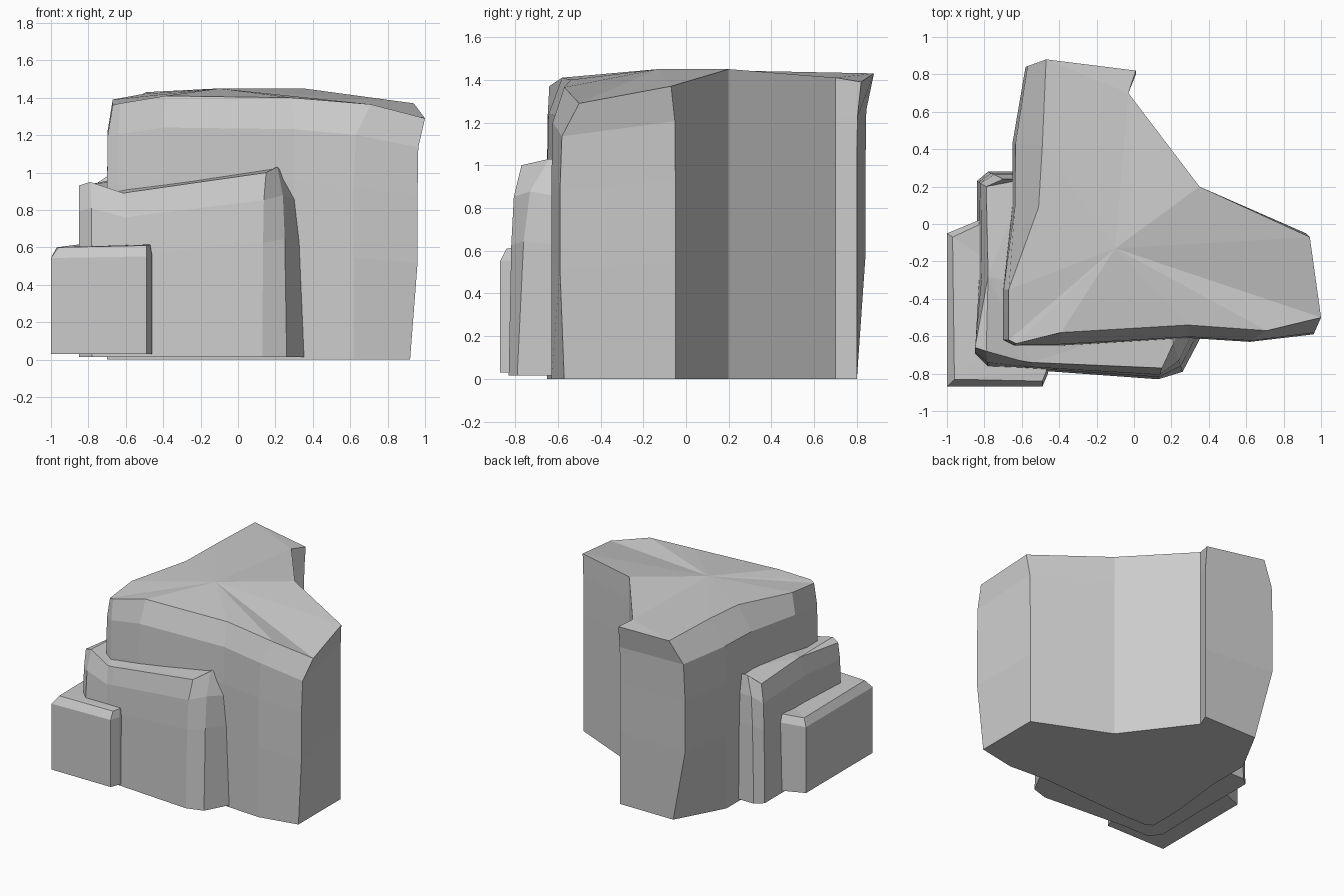
import bpy
import bmesh

default = bpy.data.objects.get("Cube")
if default:
    bpy.data.objects.remove(default, do_unlink=True)


def make_material(name, colour):
    mat = bpy.data.materials.new(name)
    mat.use_nodes = True
    mat.diffuse_color = colour
    mat.node_tree.nodes["Principled BSDF"].inputs["Base Color"].default_value = colour
    return mat


stone = make_material("grey stone", (0.6, 0.6, 0.6, 1))


def rock(name, columns, levels, floor, peak=None, notch=None, feet=None):
    """Loft a rock from columns (base x, base y, top x, top y, top z).

    levels holds (fraction of height, blend from base to top outline);
    peak raises the cap to a point, notch names a concave rim column to skip,
    feet moves the bottom of chosen columns."""
    feet = feet or {}
    bm = bmesh.new()
    rings = []
    for height, blend in levels:
        ring = []
        for i, (bx, by, tx, ty, tz) in enumerate(columns):
            x = bx + (tx - bx) * blend
            y = by + (ty - by) * blend
            if height == 0 and i in feet:
                x, y = feet[i]
            ring.append(bm.verts.new((x, y, floor + (tz - floor) * height)))
        rings.append(ring)

    # walls
    count = len(columns)
    for low, high in zip(rings, rings[1:]):
        for i in range(count):
            j = (i + 1) % count
            bm.faces.new((low[i], low[j], high[j], high[i]))

    # underside and cap
    caps = [bm.faces.new(rings[0][::-1])]
    rim = list(rings[-1])
    if peak:
        if notch is not None:
            bm.faces.new(rim[notch - 1:notch + 2])
            rim.pop(notch)
        tip = bm.verts.new(peak)
        for a, b in zip(rim, rim[1:] + rim[:1]):
            bm.faces.new((a, b, tip))
    else:
        caps.append(bm.faces.new(rim))
    bmesh.ops.triangulate(bm, faces=caps)
    bmesh.ops.recalc_face_normals(bm, faces=bm.faces[:])

    mesh = bpy.data.meshes.new(name)
    bm.to_mesh(mesh)
    bm.free()
    mesh.materials.append(stone)
    obj = bpy.data.objects.new(name, mesh)
    bpy.context.collection.objects.link(obj)
    return obj


# tall cliff with bevelled front and left rims
rock("cliff_body", [
    (-.70, -.62, -.67, -.62, 1.36),
    (-.64, -.65, -.63, -.64, 1.37),
    (-.40, -.65, -.39, -.58, 1.41),
    (.30, -.61, .29, -.54, 1.40),
    (.62, -.63, .71, -.57, 1.365),
    (.96, -.59, 1.0, -.50, 1.29),
    (.92, -.05, .94, -.07, 1.37),
    (.35, .20, .35, .20, 1.45),
    (-.03, .70, -.03, .70, 1.41),
    (.01, .80, .01, .82, 1.39),
    (-.58, .84, -.47, .88, 1.43),
    (-.65, .43, -.49, .42, 1.43),
    (-.65, .10, -.51, .09, 1.42),
    (-.70, -.35, -.67, -.35, 1.39),
], [(0, 0), (.4, 0), (.68, 0), (.88, .1), (1, 1)], 0,
    peak=(-.1, -.13, 1.45), notch=9,
    feet={5: (.92, -.57), 10: (-.45, .80)})

# middle ledge wrapping the front left corner
rock("middle_ledge", [
    (-.58, .28, -.58, .24, .98),
    (-.78, .28, -.70, .24, .98),
    (-.84, .23, -.79, .20, .92),
    (-.84, -.30, -.78, -.28, .94),
    (-.85, -.70, -.85, -.66, .93),
    (-.78, -.78, -.79, -.68, .95),
    (-.59, -.78, -.61, -.73, .89),
    (-.56, -.78, -.55, -.74, .90),
    (.13, -.83, .15, -.77, 1.0),
    (.26, -.79, .21, -.64, 1.03),
    (.36, -.60, .24, -.57, 1.0),
    (.20, -.50, .20, -.50, 1.03),
    (-.50, -.50, -.50, -.50, 1.0),
], [(0, 0), (.62, .2), (.85, .4), (1, 1)], .015)

# low block at the foot
rock("low_block", [
    (-1.0, -.87, -.96, -.83, .60),
    (-.49, -.87, -.49, -.84, .61),
    (-.46, -.80, -.47, -.79, .615),
    (-.46, -.40, -.46, -.40, .62),
    (-.70, .02, -.70, .0, .62),
    (-.83, .02, -.82, .0, .62),
    (-1.0, -.05, -.97, -.07, .60),
], [(0, 0), (.9, 0), (1, 1)], .03)
